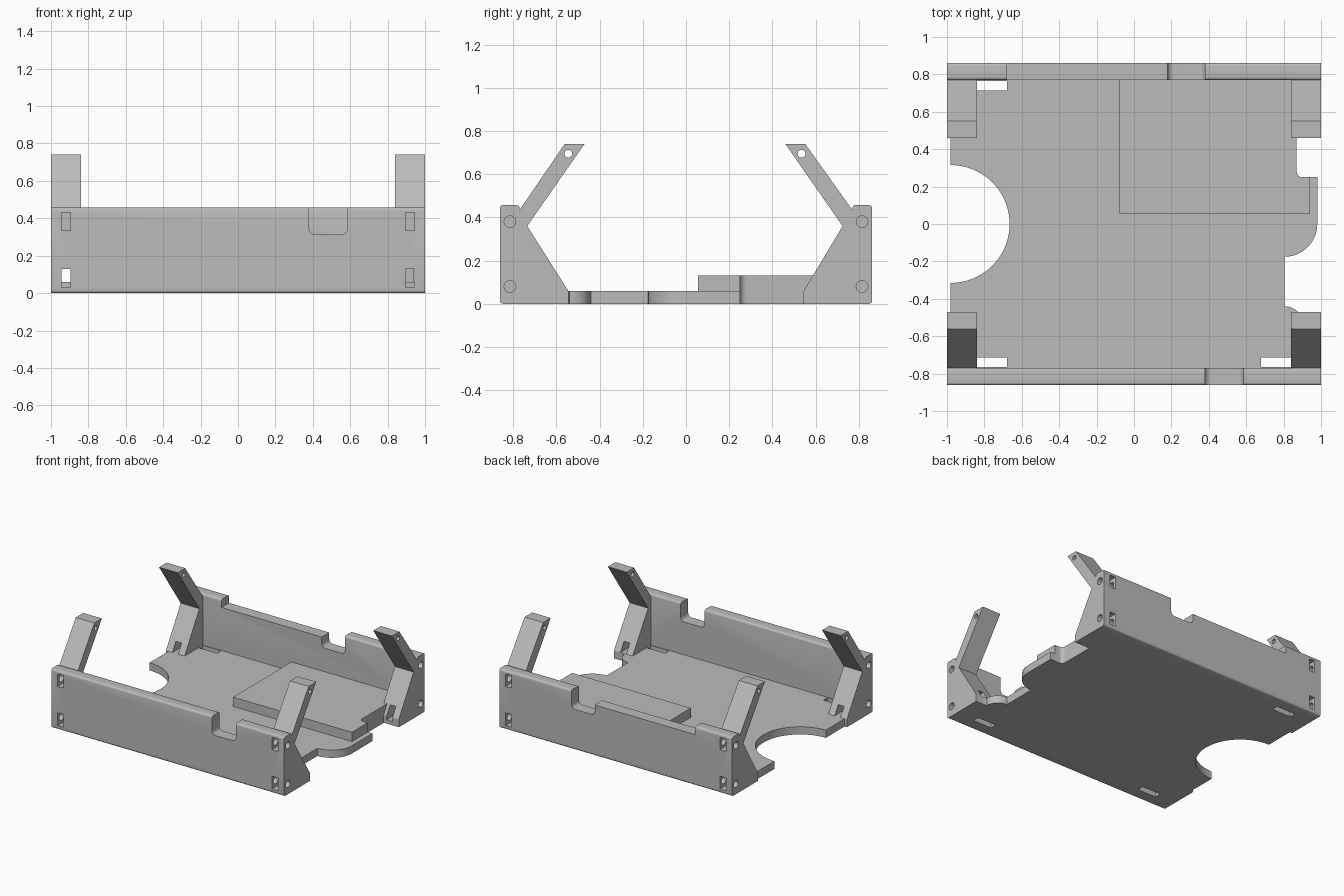
import bpy, bmesh, math
from mathutils import Vector

cube = bpy.data.objects.get("Cube")
if cube:
    bpy.data.objects.remove(cube, do_unlink=True)

grey = bpy.data.materials.new("plain_grey")
grey.use_nodes = True
grey.diffuse_color = (0.5, 0.5, 0.5, 1)
grey.node_tree.nodes["Principled BSDF"].inputs["Base Color"].default_value = (0.5, 0.5, 0.5, 1)


def arc(cx, cy, r, start, end, steps=16):
    angles = [math.radians(start + (end - start) * i / steps) for i in range(steps + 1)]
    return [(cx + r * math.cos(a), cy + r * math.sin(a)) for a in angles]


def fillet(before, corner, after, r, steps=5):
    """Points that round a square corner."""
    p = Vector(corner)
    u, v = (Vector(before) - p).normalized(), (Vector(after) - p).normalized()
    c = p + (u + v) * r
    turns = [math.pi / 2 * i / steps for i in range(steps + 1)]
    return [tuple(c - v * r * math.cos(t) - u * r * math.sin(t)) for t in turns]


def prism(name, outline, axis, low, high, round_edge=None):
    """Extrude an outline along an axis; optionally round chosen edges."""
    place = {"x": lambda a, b: (low, a, b),
             "y": lambda a, b: (a, low, b),
             "z": lambda a, b: (a, b, low)}[axis]
    step = Vector([(high - low) * (axis == k) for k in "xyz"])
    bm = bmesh.new()
    face = bm.faces.new([bm.verts.new(place(*p)) for p in outline])
    made = bmesh.ops.extrude_face_region(bm, geom=[face])["geom"]
    bmesh.ops.translate(bm, vec=step, verts=[g for g in made if isinstance(g, bmesh.types.BMVert)])
    bmesh.ops.recalc_face_normals(bm, faces=bm.faces)
    if round_edge:
        edges = [e for e in bm.edges if round_edge(e)]
        bmesh.ops.bevel(bm, geom=edges, offset=0.015, segments=4, profile=0.5, affect="EDGES")
    mesh = bpy.data.meshes.new(name)
    bm.to_mesh(mesh)
    bm.free()
    mesh.materials.append(grey)
    obj = bpy.data.objects.new(name, mesh)
    bpy.context.collection.objects.link(obj)
    return obj


def box(x0, x1, y0, y1, z0, z1):
    x0, x1 = sorted((x0, x1))
    y0, y1 = sorted((y0, y1))
    return prism("cutter", [(x0, y0), (x1, y0), (x1, y1), (x0, y1)], "z", z0, z1)


def pin(x0, x1, y, z, r):
    return prism("cutter", arc(y, z, r, 0, 345, 23), "x", min(x0, x1), max(x0, x1))


def cut(obj, cutters):
    """Subtract each cutter, then discard it."""
    for cutter in cutters:
        mod = obj.modifiers.new("cut", "BOOLEAN")
        mod.operation, mod.solver, mod.object = "DIFFERENCE", "EXACT", cutter
        bpy.context.view_layer.update()
        graph = bpy.context.evaluated_depsgraph_get()
        mesh = bpy.data.meshes.new_from_object(obj.evaluated_get(graph))
        obj.modifiers.clear()
        obj.data = mesh
        bpy.data.objects.remove(cutter, do_unlink=True)


def smooth(obj):
    bpy.ops.object.select_all(action="DESELECT")
    obj.select_set(True)
    bpy.context.view_layer.objects.active = obj
    bpy.ops.object.shade_smooth_by_angle(angle=math.radians(30))


INNER, OUTER, TOP, FLOOR = 0.77, 0.862, 0.457, 0.06
NOTCH, LEDGE = 0.315, 0.395

# Floor with a round bite on one side and a stepped, curved edge on the other
step_corner = fillet((0.98, 0.25), (0.87, 0.25), (0.87, INNER), 0.03)
floor_outline = ([(-0.98, -INNER), (0.98, -INNER), (0.98, -0.55)]
                 + arc(0.805, -0.54, 0.1, 0, 90, 8)
                 + arc(0.805, 0, 0.175, -90, 0)
                 + [(0.98, 0.25)] + step_corner
                 + [(0.87, INNER), (-0.98, INNER)]
                 + arc(-0.98, 0, 0.315, 90, -90, 40))
floor = prism("floor_plate", floor_outline, "z", 0, FLOOR)
cut(floor, [box(sx * 0.68, sx * 0.84, sy * 0.715, sy * 0.765, -0.1, 0.2)
            for sx, sy in ((-1, -1), (-1, 1), (1, -1))])
smooth(floor)

# Raised pad in the back corner of the floor
pad = prism("raised_pad", [(-0.08, 0.055), (0.94, 0.055), (0.94, 0.25)] + step_corner
            + [(0.87, INNER), (-0.08, INNER)], "z", FLOOR, 0.132)
smooth(pad)


# Long walls with notches in the top edge
def wall_cuts(sy):
    for sx in (-1, 1):
        yield box(sx * 0.895, sx * 0.945, sy * 0.5, sy * 0.9, 0.03, 0.13)
        yield box(sx * 0.895, sx * 0.945, sy * 0.772, sy * 0.9, 0.335, 0.43)
        for z in (0.08, 0.38):
            yield pin(sx * 0.86, sx * 1.1, sy * 0.815, z, 0.027)


def notch(right, left, exit_z):
    """Notch outline, walked from its right side to its left."""
    a, b = (right, NOTCH), (left, NOTCH)
    return ([(right, TOP)] + fillet((right, TOP), a, b, 0.03)
            + fillet(a, b, (left, TOP), 0.03) + [(left, exit_z)])


ends = [(-1, TOP), (-1, 0), (1, 0), (1, TOP)]
tops = {"front": notch(0.585, 0.38, TOP),
        "back": notch(0.38, 0.18, LEDGE) + [(-0.68, LEDGE), (-0.68, TOP)]}
for name, sy in (("front", -1), ("back", 1)):
    def long_edge(e):
        a, b = (v.co for v in e.verts)
        along = abs(a.y - b.y) < 1e-4 and abs(a.z - b.z) < 1e-4
        return along and (a.z > 0.4 or (a.z < 0.001 and abs(a.y) > 0.8))
    wall = prism(name + "_wall", ends + tops[name], "y", sy * INNER, sy * OUTER, long_edge)
    cut(wall, wall_cuts(sy))
    smooth(wall)

# Corner brackets, each a gusset with a leaning arm
for name, sy, lean in (("front", -1, 0.01), ("back", 1, 0)):
    outline = [(INNER, 0), (0.545, 0), (0.545, FLOOR), (0.725 + lean, 0.36),
               (0.46 + lean, 0.74), (0.552 + lean, 0.74), (INNER, 0.435)]
    for side, sx in (("right", -1), ("left", 1)):
        bracket = prism(f"{name}_{side}_bracket", [(sy * y, z) for y, z in outline], "x",
                        *sorted((sx * 0.84, sx)))
        cut(bracket, [pin(sx * 0.7, sx * 1.1, sy * (0.535 + lean), 0.695, 0.018),
                      box(sx * 0.895, sx * 0.945, sy * 0.5, sy * 0.9, 0.03, 0.13)])
        smooth(bracket)
